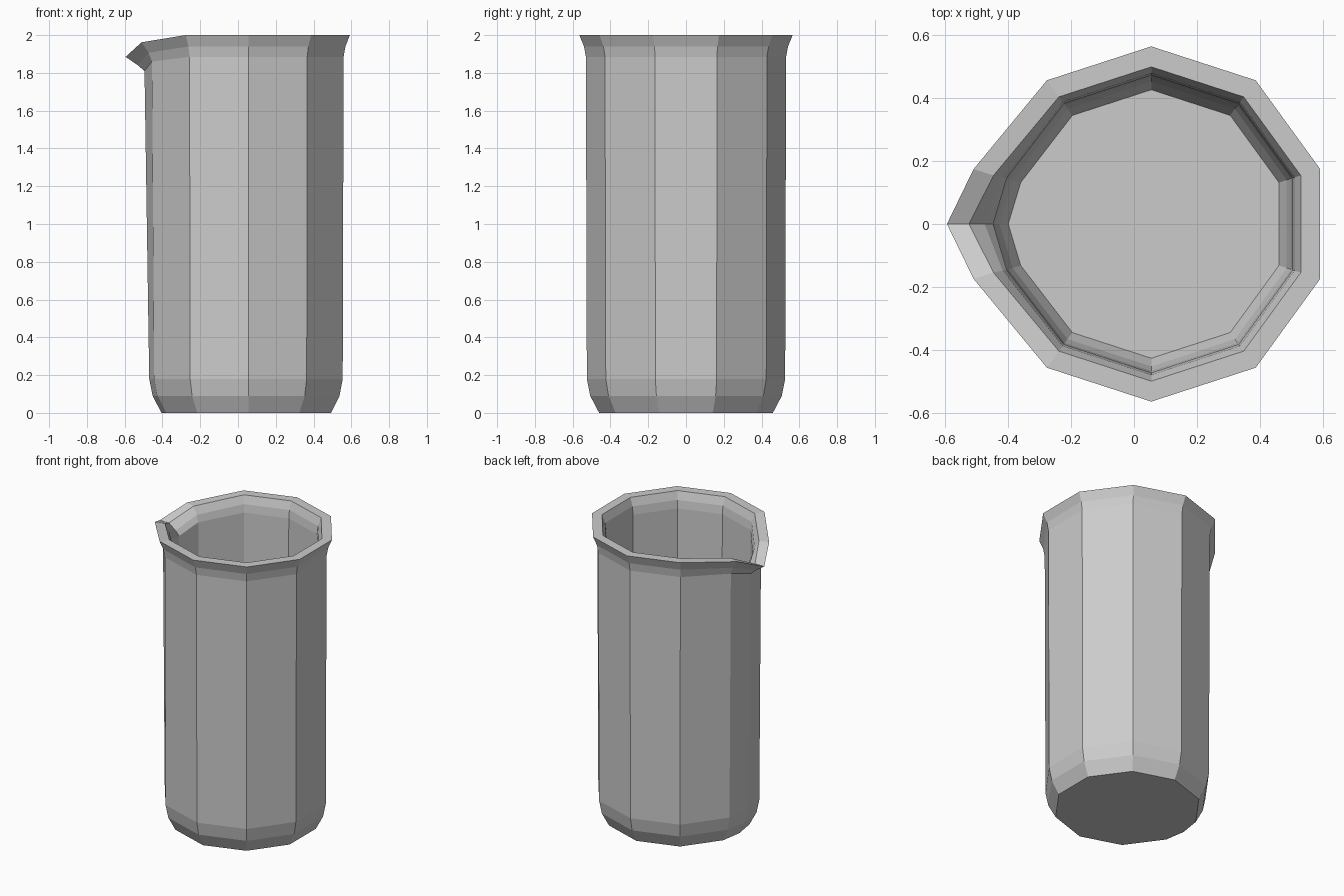
import bpy
import bmesh
from math import cos, sin, radians

default_cube = bpy.data.objects.get("Cube")
if default_cube:
    bpy.data.objects.remove(default_cube, do_unlink=True)

# One grey for the whole vessel
grey = bpy.data.materials.new("plain_grey")
grey.use_nodes = True
colour = (0.6, 0.6, 0.6, 1)
grey.diffuse_color = colour
grey.node_tree.nodes["Principled BSDF"].inputs["Base Color"].default_value = colour

CENTRE_X = 0.055
# Ten even sides, with one extra corner at the spout
ANGLES = sorted([18 + 36 * i for i in range(10)] + [180])
SPOUT_WEIGHT = {180: 1.0, 162: 0.33, 198: 0.33}

# Rings from under the base, up the outside, over the lip, down to the floor:
# radius, height, spout pull outward, spout drop
PROFILE = [
    (0.46, 0.0, 0, 0),
    (0.507, 0.09, 0, 0),
    (0.525, 0.18, 0, 0),
    (0.53, 1.885, 0.02, 0.075),
    (0.54, 1.94, 0.045, 0.1),
    (0.565, 2.0, 0.085, 0.115),
    (0.50, 2.0, 0.08, 0.115),
    (0.48, 1.945, 0.05, 0.1),
    (0.473, 1.89, 0.03, 0.075),
    (0.468, 0.19, 0.03, 0),
    (0.453, 0.12, 0.03, 0),
    (0.427, 0.06, 0.028, 0),
]


def add_ring(bm, radius, height, pull, drop):
    ring = []
    for angle in ANGLES:
        weight = SPOUT_WEIGHT.get(angle, 0)
        a = radians(angle)
        ring.append(bm.verts.new((CENTRE_X + radius * cos(a) - pull * weight,
                                  radius * sin(a),
                                  height - drop * weight)))
    return ring


# Beaker wall: bridge neighbouring rings, then cap the base and the floor
bm = bmesh.new()
rings = [add_ring(bm, *row) for row in PROFILE]
count = len(ANGLES)
for low, high in zip(rings, rings[1:]):
    for i in range(count):
        j = (i + 1) % count
        bm.faces.new((low[i], low[j], high[j], high[i]))
bm.faces.new(list(reversed(rings[0])))
bm.faces.new(rings[-1])
bmesh.ops.recalc_face_normals(bm, faces=bm.faces)

mesh = bpy.data.meshes.new("beaker")
bm.to_mesh(mesh)
bm.free()
mesh.materials.append(grey)
beaker = bpy.data.objects.new("beaker", mesh)
bpy.context.collection.objects.link(beaker)
